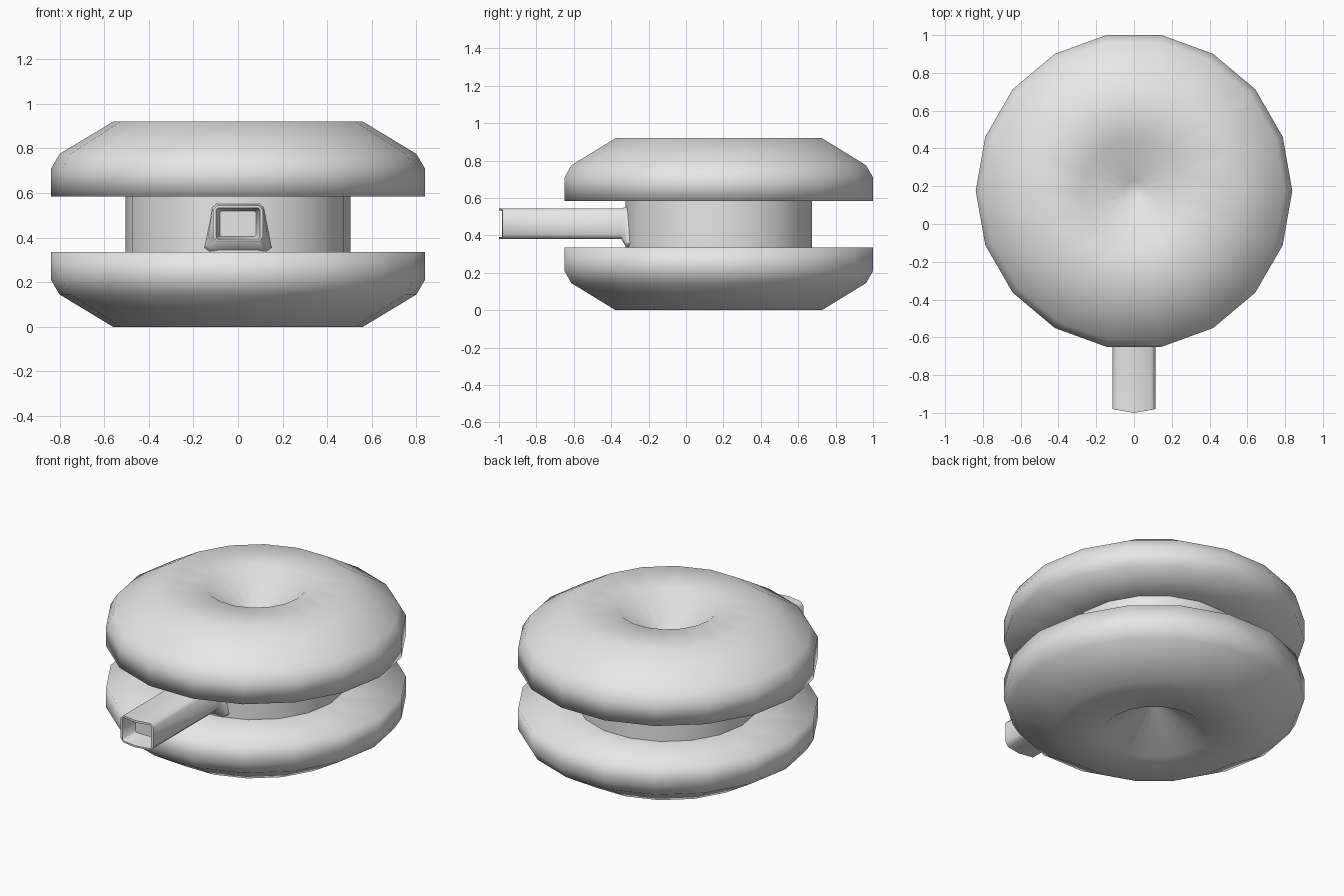
import bpy, bmesh, math

cube = bpy.data.objects.get("Cube")
if cube:
    bpy.data.objects.remove(cube, do_unlink=True)

SIDES = 18
CENTRE_Y = 0.175

grey = bpy.data.materials.new("plain_grey")
grey.use_nodes = True
grey.diffuse_color = (0.8, 0.8, 0.8, 1)
grey.node_tree.nodes["Principled BSDF"].inputs["Base Color"].default_value = (0.8, 0.8, 0.8, 1)


def loft(name, rings, cap_start=True, cap_end=True, sharp_angle=None):
    """Skin a list of equal-length point rings and cap the ends."""
    bm = bmesh.new()
    loops = [[bm.verts.new(p) for p in ring] for ring in rings]
    for a, b in zip(loops, loops[1:]):
        for i in range(len(a)):
            j = (i + 1) % len(a)
            bm.faces.new((a[i], a[j], b[j], b[i]))
    if cap_start:
        bm.faces.new(loops[0])
    if cap_end:
        bm.faces.new(loops[-1])
    bmesh.ops.recalc_face_normals(bm, faces=bm.faces)
    for f in bm.faces:
        f.smooth = True
    mesh = bpy.data.meshes.new(name)
    bm.to_mesh(mesh)
    bm.free()
    mesh.materials.append(grey)
    obj = bpy.data.objects.new(name, mesh)
    bpy.context.collection.objects.link(obj)
    if sharp_angle:
        mesh.set_sharp_from_angle(angle=math.radians(sharp_angle))
    return obj


def circle(radius, z):
    """Ring of points around the spool axis."""
    return [(radius * math.cos(math.tau * i / SIDES),
             CENTRE_Y + radius * math.sin(math.tau * i / SIDES), z)
            for i in range(SIDES)]


def pipe_ring(y, half_x, z_low, z_high, cut, point=0.0, foot=0.0):
    """Chamfered rectangle; point pushes its middle forward, foot widens its base."""
    b = half_x + foot
    outline = [(0, z_low), (b - cut, z_low), (b, z_low + cut),
               (half_x, z_high - cut), (half_x - cut, z_high), (0, z_high)]
    outline += [(-x, z) for x, z in reversed(outline[1:-1])]
    return [(x, y + point * abs(x) / half_x, z) for x, z in outline]


# Flanges: round cushions with a dimple in the outer face
HEIGHT = 0.92
profile = [(0.45, 0.335), (0.838, 0.335), (0.838, 0.21), (0.80, 0.145),
           (0.56, 0.0), (0.28, 0.0), (0.05, 0.18)]
loft("lower_flange", [circle(r, z) for r, z in profile])
loft("upper_flange", [circle(r, HEIGHT - z) for r, z in profile])

# Barrel between the flanges
loft("barrel", [circle(0.505, 0.33), circle(0.505, 0.595)], sharp_angle=40)

# Hollow handle with a flared root and a slightly pointed mouth
loft("handle", [
    pipe_ring(-0.30, 0.115, 0.335, 0.56, 0.02, foot=0.035),
    pipe_ring(-0.325, 0.115, 0.345, 0.55, 0.02, foot=0.025),
    pipe_ring(-0.345, 0.113, 0.38, 0.545, 0.022),
    pipe_ring(-1.0, 0.113, 0.38, 0.545, 0.022, point=0.02),
    pipe_ring(-1.0, 0.098, 0.39, 0.533, 0.008, point=0.017),
    pipe_ring(-0.88, 0.08, 0.405, 0.52, 0.008),
], sharp_angle=50)
